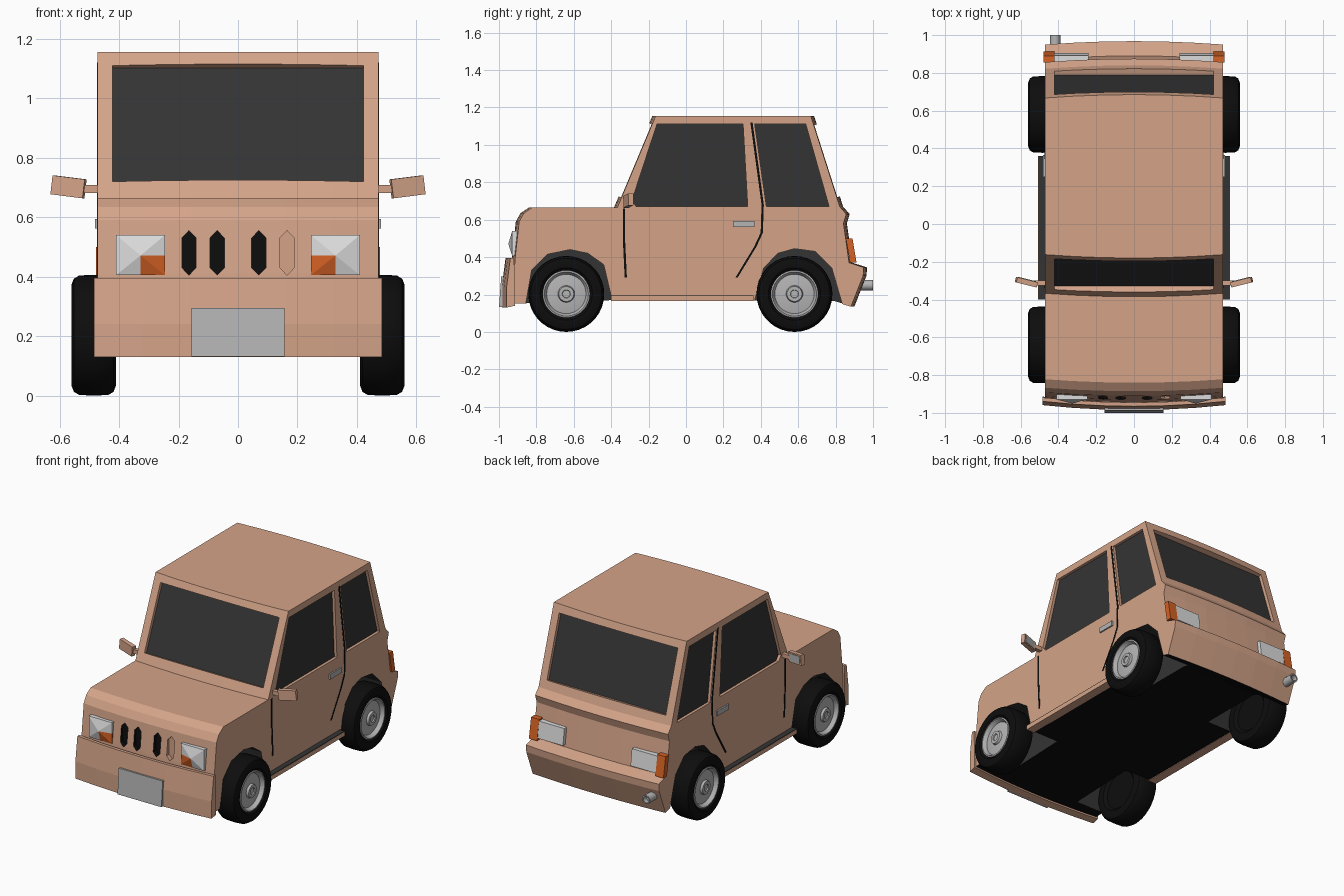
import bpy, bmesh, math
from mathutils import Vector, Matrix

old = bpy.data.objects.get("Cube")
if old:
    bpy.data.objects.remove(old)

# Materials
PAINT, BLACK, DARK, METAL, LAMP, ORANGE = range(6)
COLOURS = [("tan_paint", (0.66, 0.37, 0.25)), ("black_rubber", (0.004, 0.004, 0.004)),
           ("dark_glass", (0.034, 0.034, 0.034)), ("grey_metal", (0.46, 0.46, 0.46)),
           ("white_lamp", (0.72, 0.72, 0.72)), ("orange_lamp", (0.66, 0.12, 0.018))]
MATS = []
for label, rgb in COLOURS:
    m = bpy.data.materials.new(label)
    m.use_nodes = True
    m.diffuse_color = (*rgb, 1)
    m.node_tree.nodes["Principled BSDF"].inputs["Base Color"].default_value = (*rgb, 1)
    MATS.append(m)


def finish(name, bm, smooth=False):
    bmesh.ops.recalc_face_normals(bm, faces=bm.faces)
    mesh = bpy.data.meshes.new(name)
    bm.to_mesh(mesh)
    bm.free()
    for m in MATS:
        mesh.materials.append(m)
    obj = bpy.data.objects.new(name, mesh)
    bpy.context.collection.objects.link(obj)
    if smooth:
        bpy.ops.object.select_all(action='DESELECT')
        obj.select_set(True)
        bpy.context.view_layer.objects.active = obj
        bpy.ops.object.shade_smooth_by_angle(angle=math.radians(35))
    return obj


def prism(bm, pts, vec, cap=PAINT, side=PAINT):
    """Extrude a polygon along vec; caps and sides have their own colours."""
    a = [bm.verts.new(p) for p in pts]
    b = [bm.verts.new(Vector(p) + Vector(vec)) for p in pts]
    for ring in (a, b):
        bm.faces.new(ring).material_index = cap
    for i in range(len(a)):
        j = (i + 1) % len(a)
        bm.faces.new((a[i], a[j], b[j], b[i])).material_index = side


def part(name, pts, vec, cap=PAINT, side=PAINT):
    bm = bmesh.new()
    prism(bm, pts, vec, cap, side)
    return finish(name, bm)


def rect(x0, x1, lo, hi):
    """Rectangle spanning x0..x1 between two (y, z) edges."""
    return [(x0, *lo), (x1, *lo), (x1, *hi), (x0, *hi)]


def loft(name, profile, half, bow, columns=6):
    """Extrude a (y, z) profile across x, bowing both ends outward."""
    bm = bmesh.new()
    rings = []
    for c in range(columns + 1):
        x = half * (2 * c / columns - 1)
        d = bow * (x / half) ** 2
        rings.append([bm.verts.new((x, y - math.copysign(d, y), z)) for y, z in profile])
    n = len(profile)
    for r, q in zip(rings, rings[1:]):
        for i in range(n):
            bm.faces.new((r[i], r[(i + 1) % n], q[(i + 1) % n], q[i]))
    bm.faces.new(rings[0])
    bm.faces.new(rings[-1])
    return finish(name, bm)


def lathe(name, profile, centre, colour, steps=36):
    """Spin an (x, radius) profile round the x axis."""
    bm = bmesh.new()
    vs = [bm.verts.new((x, 0, r)) for x, r in profile]
    es = [bm.edges.new(p) for p in zip(vs, vs[1:])]
    bmesh.ops.spin(bm, geom=vs + es, cent=(0, 0, 0), axis=(1, 0, 0),
                   angle=math.tau, steps=steps)
    bmesh.ops.remove_doubles(bm, verts=bm.verts, dist=0.0005)
    bmesh.ops.translate(bm, verts=bm.verts, vec=centre)
    for f in bm.faces:
        f.material_index = colour
    return finish(name, bm, smooth=True)


# Body shell
HALF = 0.472
body = loft("body", [
    (-0.95, 0.15), (-0.93, 0.41), (-0.91, 0.59), (-0.885, 0.635), (-0.84, 0.665),
    (-0.385, 0.665), (-0.18, 1.155), (0.685, 1.155), (0.84, 0.67), (0.875, 0.63),
    (0.86, 0.58), (0.89, 0.37), (0.968, 0.345), (0.965, 0.3), (0.9, 0.135),
    (0.8, 0.165), (-0.4, 0.17)], HALF, 0.018)

# Wheel arches, window recesses and grille slots, cut from the shell
FRONT_ARCH = [(-0.86, 0.05), (-0.855, 0.16), (-0.825, 0.33), (-0.74, 0.415), (-0.62, 0.44),
              (-0.525, 0.42), (-0.44, 0.36), (-0.395, 0.17), (-0.39, 0.05)]
REAR_ARCH = [(0.36, 0.05), (0.37, 0.18), (0.415, 0.34), (0.49, 0.42), (0.58, 0.445),
             (0.69, 0.43), (0.78, 0.34), (0.835, 0.15), (0.84, 0.05)]
FRONT_WINDOW = [(-0.29, 0.7), (-0.155, 1.112), (0.305, 1.112), (0.33, 0.67), (-0.265, 0.67)]
REAR_WINDOW = [(0.367, 1.112), (0.64, 1.112), (0.765, 0.67), (0.43, 0.67)]
cut = bmesh.new()
for s in (1, -1):
    for arch in (FRONT_ARCH, REAR_ARCH):
        prism(cut, [(s * 0.6, *p) for p in arch], (-s * 0.33, 0, 0), DARK, DARK)
    for window in (FRONT_WINDOW, REAR_WINDOW):
        prism(cut, [(s * 0.5, *p) for p in window], (-s * 0.046, 0, 0), DARK)
for low, high, n in (((-0.36, 0.725), (-0.197, 1.115), Vector((0, -0.923, 0.386))),
                     ((0.822, 0.725), (0.699, 1.11), Vector((0, 0.952, 0.304)))):
    pts = [Vector(p) + n * 0.04 for p in rect(-0.422, 0.422, low, high)]
    prism(cut, pts, n * -0.075, DARK)
for x, colour in ((-0.165, BLACK), (-0.07, BLACK), (0.07, BLACK), (0.165, PAINT)):
    slot = [(0, 0.405), (0.024, 0.43), (0.024, 0.53), (0, 0.555), (-0.024, 0.53), (-0.024, 0.43)]
    prism(cut, [(x + dx, -1, z) for dx, z in slot], (0, 0.1, 0), colour, colour)
cutter = finish("recess_cutter", cut)
cutter.hide_render = True
mod = body.modifiers.new("recesses", 'BOOLEAN')
mod.operation, mod.solver, mod.object = 'DIFFERENCE', 'EXACT', cutter
bpy.context.view_layer.objects.active = body
bpy.ops.object.modifier_apply(modifier=mod.name)
bpy.data.objects.remove(cutter)
for f in body.data.polygons:
    if f.normal.z < -0.7 and f.center.z < 0.25:
        f.material_index = BLACK

# Front bumper and number plate
loft("front_bumper", [(-0.985, 0.13), (-0.985, 0.24), (-0.965, 0.395), (-0.945, 0.395),
                      (-0.94, 0.14)], 0.484, 0.026)
part("number_plate", rect(-0.156, 0.156, (-1.0, 0.132), (-0.988, 0.295)), (0, 0.025, 0),
     METAL, METAL)

# Exhaust pipe
lathe("exhaust_pipe", [(0, 0), (0, 0.028), (0.12, 0.028), (0.12, 0.02), (0.09, 0.02), (0.09, 0)],
      (0, 0, 0), METAL, 12).matrix_world = (
    Matrix.Translation((-0.417, 0.88, 0.25)) @ Matrix.Rotation(math.pi / 2, 4, 'Z'))

FRONT_SEAM = [(-0.332, 0.66), (-0.332, 0.5), (-0.322, 0.29)]
REAR_SEAM = [(0.35, 1.12), (0.41, 0.68), (0.405, 0.53), (0.37, 0.455), (0.27, 0.29)]
for s, label in ((1, "left"), (-1, "right")):
    # Headlamp: shallow pyramid with an orange inner lower quarter
    bm = bmesh.new()
    xs, zs = (0.245, 0.328, 0.41), (0.405, 0.471, 0.54)
    order = [(0, 0), (1, 0), (2, 0), (2, 1), (2, 2), (1, 2), (0, 2), (0, 1)]
    rim = [bm.verts.new((s * xs[i], -0.929, zs[k])) for i, k in order]
    back = [bm.verts.new((s * xs[i], -0.89, zs[k])) for i, k in order]
    tip = bm.verts.new((s * xs[1], -0.95, zs[1]))
    for i in range(8):
        j = (i + 1) % 8
        colour = ORANGE if i in (0, 7) else LAMP
        bm.faces.new((rim[i], rim[j], tip)).material_index = colour
        bm.faces.new((rim[i], rim[j], back[j], back[i])).material_index = colour
    bm.faces.new(back)
    finish(label + "_headlamp", bm)

    # Rear lamps
    part(label + "_rear_lamp", rect(s * 0.24, s * 0.42, (0.906, 0.385), (0.892, 0.49)),
         (0, -0.05, 0), LAMP, LAMP)
    part(label + "_rear_indicator", rect(s * 0.42, s * 0.478, (0.912, 0.37), (0.89, 0.5)),
         (0, -0.035, 0), ORANGE, ORANGE)

    # Door seams
    bm = bmesh.new()
    for seam in (FRONT_SEAM, REAR_SEAM):
        for (y0, z0), (y1, z1) in zip(seam, seam[1:]):
            quad = [(y0 - 0.006, z0), (y0 + 0.006, z0), (y1 + 0.006, z1), (y1 - 0.006, z1)]
            prism(bm, [(s * 0.474, *p) for p in quad], (-s * 0.005, 0, 0), BLACK, BLACK)
    finish(label + "_door_seams", bm)

    # Door handle and sill step with a dark tread
    part(label + "_door_handle", rect(s * 0.46, s * 0.481, (0.25, 0.562), (0.25, 0.594)),
         (0, 0.115, 0), METAL, METAL)
    part(label + "_sill", rect(s * 0.45, s * 0.507, (-0.4, 0.165), (-0.4, 0.192)), (0, 0.76, 0))
    part(label + "_sill_tread", rect(s * 0.46, s * 0.506, (-0.4, 0.192), (-0.4, 0.196)),
         (0, 0.76, 0), DARK, DARK)

    # Wing mirror with arm and glass
    part(label + "_mirror_arm", rect(s * 0.46, s * 0.53, (-0.325, 0.682), (-0.325, 0.708)),
         (0, 0.025, 0))
    turn = (Matrix.Translation((s * 0.57, -0.308, 0.702))
            @ Matrix.Rotation(s * math.radians(14), 4, 'Z')
            @ Matrix.Rotation(s * math.radians(-7), 4, 'Y'))
    part(label + "_mirror", rect(-0.056, 0.056, (-0.014, -0.032), (-0.014, 0.032)),
         (0, 0.028, 0)).matrix_world = turn
    part(label + "_mirror_glass", rect(-0.046, 0.046, (0.013, -0.024), (0.013, 0.024)),
         (0, 0.004, 0), METAL, METAL).matrix_world = turn

    # Wheels
    for y, end in ((-0.64, "front"), (0.58, "rear")):
        centre = (0, y, 0.203)
        tyre = [(0.43, 0), (0.43, 0.12), (0.413, 0.14), (0.411, 0.17), (0.418, 0.19),
                (0.436, 0.201), (0.485, 0.203), (0.534, 0.201), (0.552, 0.19), (0.56, 0.17),
                (0.558, 0.14), (0.545, 0.125), (0.5, 0.125), (0.5, 0)]
        hub = [(0.505, 0.126), (0.552, 0.126), (0.554, 0.118), (0.54, 0.11), (0.53, 0.105),
               (0.538, 0.055), (0.538, 0.045), (0.552, 0.04), (0.552, 0.022), (0.545, 0.02),
               (0.545, 0)]
        lathe(f"{end}_{label}_tyre", [(s * x, r) for x, r in tyre], centre, BLACK)
        lathe(f"{end}_{label}_hubcap", [(s * x, r) for x, r in hub], centre, METAL)
